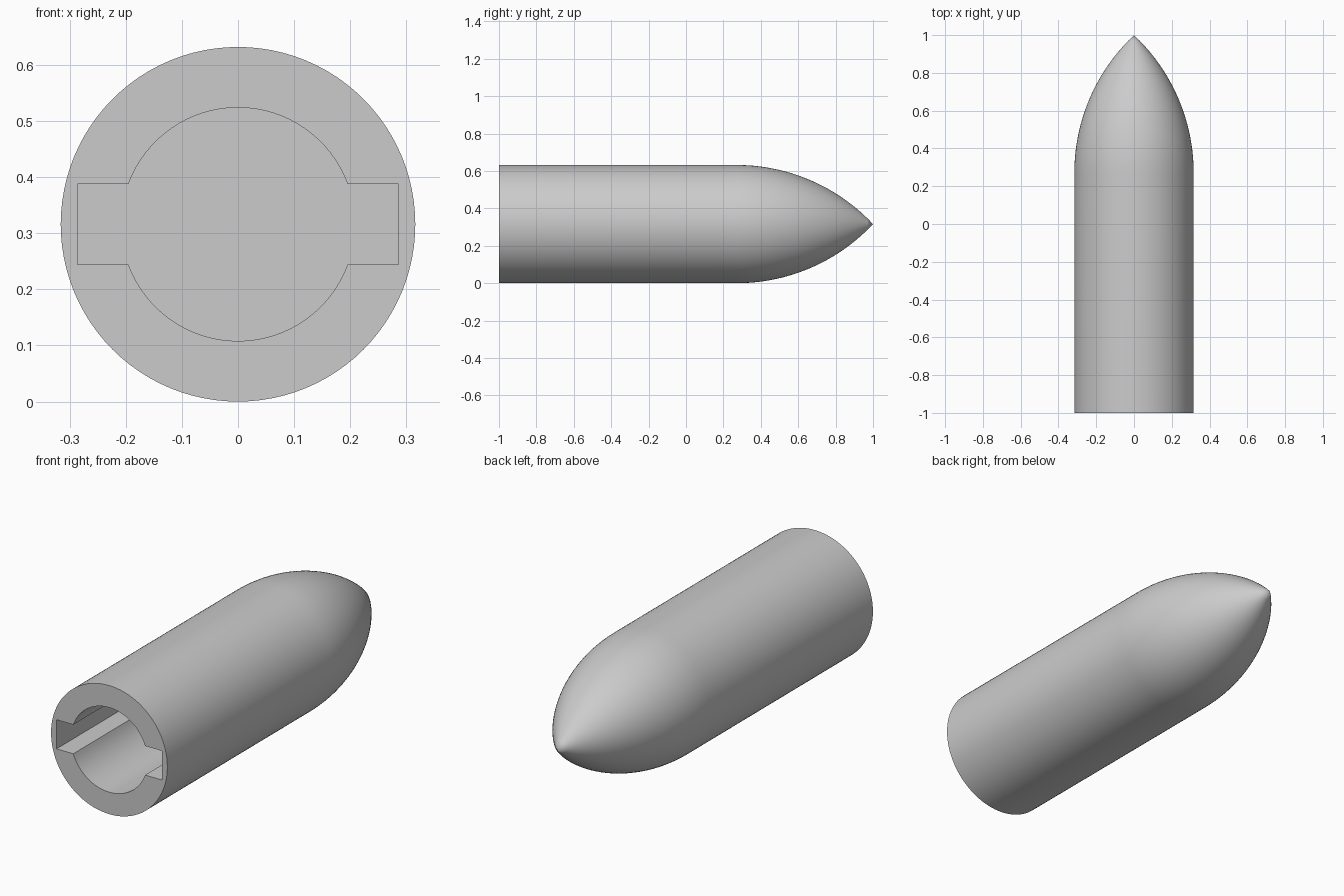
import bpy, bmesh, math

if "Cube" in bpy.data.objects:
    bpy.data.objects.remove(bpy.data.objects["Cube"])

R, ZC = 0.316, 0.316          # shell radius and axis height
SHOULDER, TIP = 0.27, 1.0     # start of the nose curve and its point
BORE, SLOT_X, SLOT_Z = 0.208, 0.286, 0.0715
FLOOR = 0.2                   # inner end of the bore
SIDES = 96

grey = bpy.data.materials.new("grey")
grey.diffuse_color = (0.6, 0.6, 0.6, 1)
grey.use_nodes = True
grey.node_tree.nodes["Principled BSDF"].inputs["Base Color"].default_value = grey.diffuse_color


def make_object(name, bm):
    bmesh.ops.recalc_face_normals(bm, faces=bm.faces)
    mesh = bpy.data.meshes.new(name)
    bm.to_mesh(mesh)
    bm.free()
    mesh.materials.append(grey)
    obj = bpy.data.objects.new(name, mesh)
    bpy.context.collection.objects.link(obj)
    return obj


def ring(bm, radius, y):
    return [bm.verts.new((radius * math.cos(a), y, ZC + radius * math.sin(a)))
            for a in (2 * math.pi * i / SIDES for i in range(SIDES))]


# Shell: straight barrel followed by a tangent-arc nose
bm = bmesh.new()
length = TIP - SHOULDER
arc = (length ** 2 + R ** 2) / (2 * R)
profile = [(R, -1.0)]
for i in range(24):
    d = length * i / 24
    profile.append((R - arc + math.sqrt(arc ** 2 - d ** 2), SHOULDER + d))
rings = [ring(bm, r, y) for r, y in profile]
bm.faces.new(rings[0])
for a, b in zip(rings, rings[1:]):
    for i in range(SIDES):
        j = (i + 1) % SIDES
        bm.faces.new((a[i], a[j], b[j], b[i]))
point = bm.verts.new((0, TIP, ZC))
for i in range(SIDES):
    bm.faces.new((rings[-1][i], rings[-1][(i + 1) % SIDES], point))
shell = make_object("shell", bm)

# Keyed bore: round hole with a square slot on each side
bm = bmesh.new()
start = math.asin(SLOT_Z / BORE)
steps = 32
half = [(SLOT_X, -SLOT_Z), (SLOT_X, SLOT_Z)]
for i in range(steps + 1):
    a = start + (math.pi - 2 * start) * i / steps
    half.append((BORE * math.cos(a), BORE * math.sin(a)))
outline = half + [(-x, -z) for x, z in half]
face = bm.faces.new([bm.verts.new((x, -1.1, ZC + z)) for x, z in outline])
out = bmesh.ops.extrude_face_region(bm, geom=[face])
bmesh.ops.translate(bm, vec=(0, FLOOR + 1.1, 0),
                    verts=[v for v in out["geom"] if isinstance(v, bmesh.types.BMVert)])
cutter = make_object("bore_cutter", bm)
cutter.hide_render = True

# Cut the bore, then remove the helper
cut = shell.modifiers.new("bore", "BOOLEAN")
cut.operation, cut.solver, cut.object = "DIFFERENCE", "EXACT", cutter
bpy.context.view_layer.objects.active = shell
shell.select_set(True)
cutter.select_set(False)
bpy.ops.object.modifier_apply(modifier=cut.name)
bpy.data.objects.remove(cutter)
bpy.ops.object.shade_smooth_by_angle(angle=math.radians(30))
